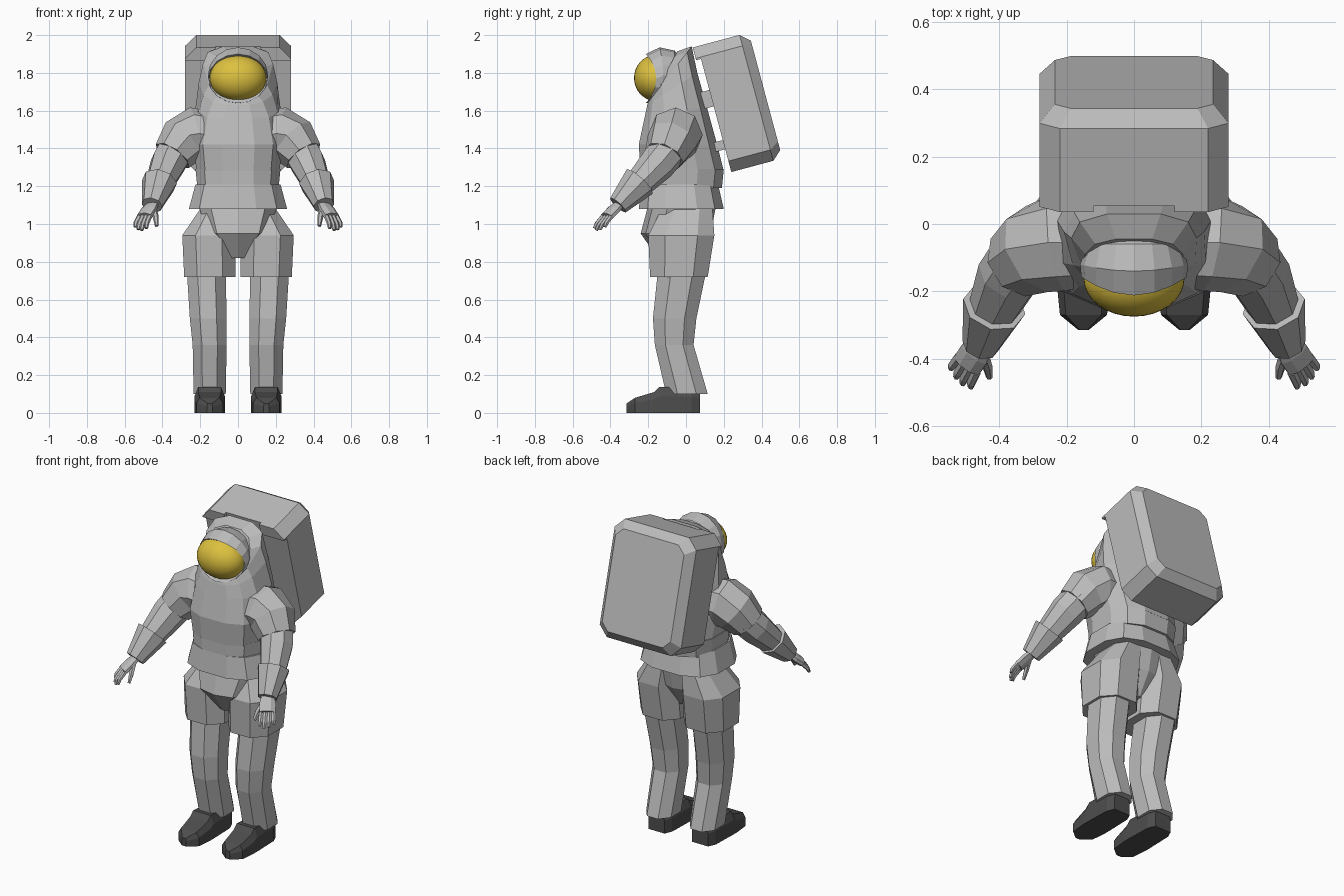
import bpy, bmesh, math
from mathutils import Vector, Matrix

if "Cube" in bpy.data.objects:
    bpy.data.objects.remove(bpy.data.objects["Cube"])


def material(name, rgb):
    m = bpy.data.materials.new(name)
    m.use_nodes = True
    m.diffuse_color = (*rgb, 1)
    m.node_tree.nodes["Principled BSDF"].inputs["Base Color"].default_value = (*rgb, 1)
    return m


SUIT = material("suit grey", (0.5, 0.5, 0.5))
BOOT = material("boot dark grey", (0.075, 0.075, 0.075))
GOLD = material("visor gold", (0.72, 0.53, 0.05))


def finish(name, bm, mat, mirror=False):
    bmesh.ops.recalc_face_normals(bm, faces=bm.faces)
    me = bpy.data.meshes.new(name)
    bm.to_mesh(me)
    bm.free()
    me.materials.append(mat)
    ob = bpy.data.objects.new(name, me)
    bpy.context.collection.objects.link(ob)
    if mirror:
        ob.modifiers.new("Mirror", "MIRROR")
    return ob


def loft(bm, rings, caps=(True, True)):
    rows = [[bm.verts.new(p) for p in ring] for ring in rings]
    n = len(rows[0])
    for a, b in zip(rows, rows[1:]):
        for i in range(n):
            j = (i + 1) % n
            bm.faces.new((a[i], a[j], b[j], b[i]))
    for row, cap in zip((rows[0], rows[-1]), caps):
        if cap:
            bm.faces.new(row)


def unit_ring(n, p, phase=0.5):
    """Rounded polygon scaled to reach -1..1 both ways."""
    pts = []
    for i in range(n):
        t = 2 * math.pi * (i + phase) / n
        c, s = math.cos(t), math.sin(t)
        pts.append((math.copysign(abs(c) ** p, c), math.copysign(abs(s) ** p, s)))
    mx, my = max(q[0] for q in pts), max(q[1] for q in pts)
    return [(x / mx, y / my) for x, y in pts]


def body(name, sections, n=12, p=0.75, mirror=False):
    """Sections: front (y, z), back (y, z), inner x, outer x, widening to the back."""
    rings = []
    for (fy, fz), (by, bz), x0, x1, taper in sections:
        mid, half = Vector((0, (fy + by) / 2, (fz + bz) / 2)), Vector((0, (by - fy) / 2, (bz - fz) / 2))
        rings.append([mid + half * v + Vector(((x0 + x1) / 2 + (x1 - x0) / 2 * u * (1 + taper * v), 0, 0))
                      for u, v in unit_ring(n, p)])
    bm = bmesh.new()
    loft(bm, rings)
    return finish(name, bm, SUIT, mirror)


def level(z, front, back, x0, x1):
    return (front, z), (back, z), x0, x1, 0


def tube(bm, path, radii, side, n=8, flat=1.0, phase=0.5):
    """Tube along a path; side is its width direction, flat its thickness ratio."""
    path = [Vector(q) for q in path]
    rings = []
    for i, c in enumerate(path):
        t = (path[min(i + 1, len(path) - 1)] - path[max(i - 1, 0)]).normalized()
        w = (Vector(side) - t * t.dot(Vector(side))).normalized()
        h = t.cross(w)
        rings.append([c + radii[i] * (w * u + h * v * flat) for u, v in unit_ring(n, 1, phase)])
    loft(bm, rings)


# Torso rising into a hood behind the helmet, waist band and skirt
body("torso", [
    level(1.28, -0.24, 0.20, -0.22, 0.22),
    level(1.42, -0.25, 0.165, -0.235, 0.235),
    ((-0.22, 1.56), (0.11, 1.62), -0.22, 0.22, 0.08),
    ((-0.205, 1.63), (0.06, 1.80), -0.195, 0.195, 0.18),
    ((-0.20, 1.645), (0.03, 1.94), -0.17, 0.17, 0.25),
    ((-0.185, 1.655), (-0.045, 1.915), -0.145, 0.145, 0)])
body("waist_band", [level(1.19, -0.235, 0.19, -0.215, 0.215),
                    level(1.29, -0.235, 0.20, -0.225, 0.225)])
body("jacket_skirt", [level(1.08, -0.25, 0.20, -0.26, 0.26),
                      level(1.21, -0.235, 0.17, -0.225, 0.225)])

# Hips and legs
body("hips", [level(0.82, -0.15, 0.05, -0.05, 0.05),
              level(0.95, -0.24, 0.13, -0.16, 0.16),
              level(1.10, -0.20, 0.16, -0.21, 0.21)], n=10)
body("thigh", [level(0.72, -0.19, 0.115, 0.012, 0.285),
               level(0.94, -0.20, 0.15, 0.015, 0.295),
               level(1.08, -0.13, 0.14, 0.02, 0.20)], n=8, p=0.8, mirror=True)
body("lower_leg", [level(0.10, -0.105, 0.115, 0.065, 0.235),
                   level(0.36, -0.165, 0.04, 0.06, 0.24),
                   level(0.50, -0.175, 0.055, 0.06, 0.255),
                   level(0.74, -0.15, 0.105, 0.065, 0.27)], n=8, p=0.9, mirror=True)

# Boots, lofted from heel to toe
bm = bmesh.new()
rings = []
for y, w, h in [(0.075, 0.055, 0.12), (0.03, 0.075, 0.13), (-0.14, 0.08, 0.138),
                (-0.17, 0.08, 0.11), (-0.27, 0.07, 0.08), (-0.315, 0.015, 0.05)]:
    half = [(w, 0), (w, h * 0.65), (w * 0.75, h)]
    rings.append([Vector((0.15 + x, y, z)) for x, z in half]
                 + [Vector((0.15 - x, y, z)) for x, z in reversed(half)])
loft(bm, rings)
finish("boot", bm, BOOT, True)

# Arms
WIDE = Vector((0.77, 0.64, 0))
bm = bmesh.new()
tube(bm, [(0.15, -0.055, 1.47), (0.225, -0.055, 1.475), (0.29, -0.075, 1.44), (0.347, -0.115, 1.36)],
     [0.135, 0.145, 0.135, 0.108], (0, 1, 0), phase=0)
finish("upper_sleeve", bm, SUIT, True)
bm = bmesh.new()
tube(bm, [(0.325, -0.085, 1.40), (0.37, -0.15, 1.32), (0.43, -0.28, 1.18)],
     [0.092, 0.09, 0.065], WIDE)
finish("forearm", bm, SUIT, True)
bm = bmesh.new()
tube(bm, [(0.415, -0.245, 1.225), (0.455, -0.36, 1.10)], [0.088, 0.052], WIDE)
finish("glove_cuff", bm, SUIT, True)

# Gloved hand with four fingers and a thumb
bm = bmesh.new()
wrist, knuckle, tip = Vector((0.45, -0.35, 1.11)), Vector((0.495, -0.418, 1.04)), Vector((0.518, -0.464, 0.97))
tube(bm, [wrist, (wrist + knuckle) / 2, knuckle], [0.034, 0.046, 0.045], WIDE, flat=0.5)
for i, reach in enumerate((0.9, 1.05, 1.0, 0.8)):
    shift = WIDE * (i - 1.5) * 0.023
    end = knuckle.lerp(tip, reach) + shift * 1.15
    tube(bm, [knuckle + shift, (knuckle + shift).lerp(end, 0.6) + Vector((0.005, -0.005, 0)), end],
         [0.013, 0.012, 0.008], WIDE, n=6)
tube(bm, [(0.45, -0.385, 1.08), (0.435, -0.425, 1.035), (0.43, -0.455, 0.99)],
     [0.018, 0.014, 0.009], WIDE, n=6)
finish("hand", bm, SUIT, True)

# Helmet shell: open tube along y whose rim sweeps back at the sides
bm = bmesh.new()
rings = []
for y, w, low, top, sweep in [(-0.195, 0.146, 1.66, 1.89, 0.05), (-0.212, 0.157, 1.64, 1.9, 0.055),
                              (-0.14, 0.16, 1.635, 1.935, 0.02), (-0.06, 0.14, 1.66, 1.918, 0),
                              (-0.01, 0.08, 1.70, 1.86, 0)]:
    rings.append([Vector((w * u, y + sweep * u * u, (low + top) / 2 + (top - low) / 2 * v))
                  for u, v in unit_ring(16, 1, 0)])
loft(bm, rings, (False, True))
finish("helmet", bm, SUIT)

# Visor: smooth front half of a flattened ball
bm = bmesh.new()
bmesh.ops.create_uvsphere(bm, u_segments=32, v_segments=20, radius=1)
bmesh.ops.bisect_plane(bm, geom=bm.verts[:] + bm.edges[:] + bm.faces[:],
                       plane_co=(0, 0.1, 0), plane_no=(0, 1, 0), clear_outer=True)
bmesh.ops.transform(bm, verts=bm.verts, matrix=Matrix.Translation((0, -0.162, 1.773))
                    @ Matrix.Diagonal((0.15, 0.113, 0.121, 1)))
for f in bm.faces:
    f.smooth = True
finish("visor", bm, GOLD)

# Backpack, built upright and then tilted
TILT = Matrix.Translation((0, 0.24, 1.275)) @ Matrix.Rotation(math.radians(15), 4, "X")
W, H, C = 0.28, 0.69, 0.06


def pack_ring(depth, inset):
    w, h, c = W - inset, H - inset, C - inset * 0.3
    pts = [(-w + c, inset), (w - c, inset), (w, inset + c), (w, h - c),
           (w - c, h), (-w + c, h), (-w, h - c), (-w, inset + c)]
    return [TILT @ Vector((x, depth, z)) for x, z in pts]


bm = bmesh.new()
loft(bm, [pack_ring(0, 0), pack_ring(0.23, 0), pack_ring(0.28, 0.045)])
finish("backpack", bm, SUIT)

# Lip along the pack's top front edge, shallower in the middle
bm = bmesh.new()
outline = [(0.12, H), (W - C, H), (W, H - C), (W, H - C - 0.01), (0.12, H - C - 0.01)]
loft(bm, [[TILT @ Vector((x, d, z)) for x, z in outline] for d in (0.01, -0.027)])
finish("pack_lip", bm, SUIT, True)


def block(name, x, y0, y1, z0, z1):
    bm = bmesh.new()
    loft(bm, [[TILT @ Vector((sx * x, y, z)) for sx, z in
               ((-1, z0), (1, z0), (1, z1), (-1, z1))] for y in (y0, y1)])
    finish(name, bm, SUIT)


block("pack_lip_middle", 0.12, -0.008, 0.01, H - C - 0.01, H)
# Mounts joining pack and torso
block("lower_mount", 0.12, -0.08, 0.01, 0.125, 0.175)
block("upper_mount", 0.12, -0.08, 0.01, 0.36, 0.45)
